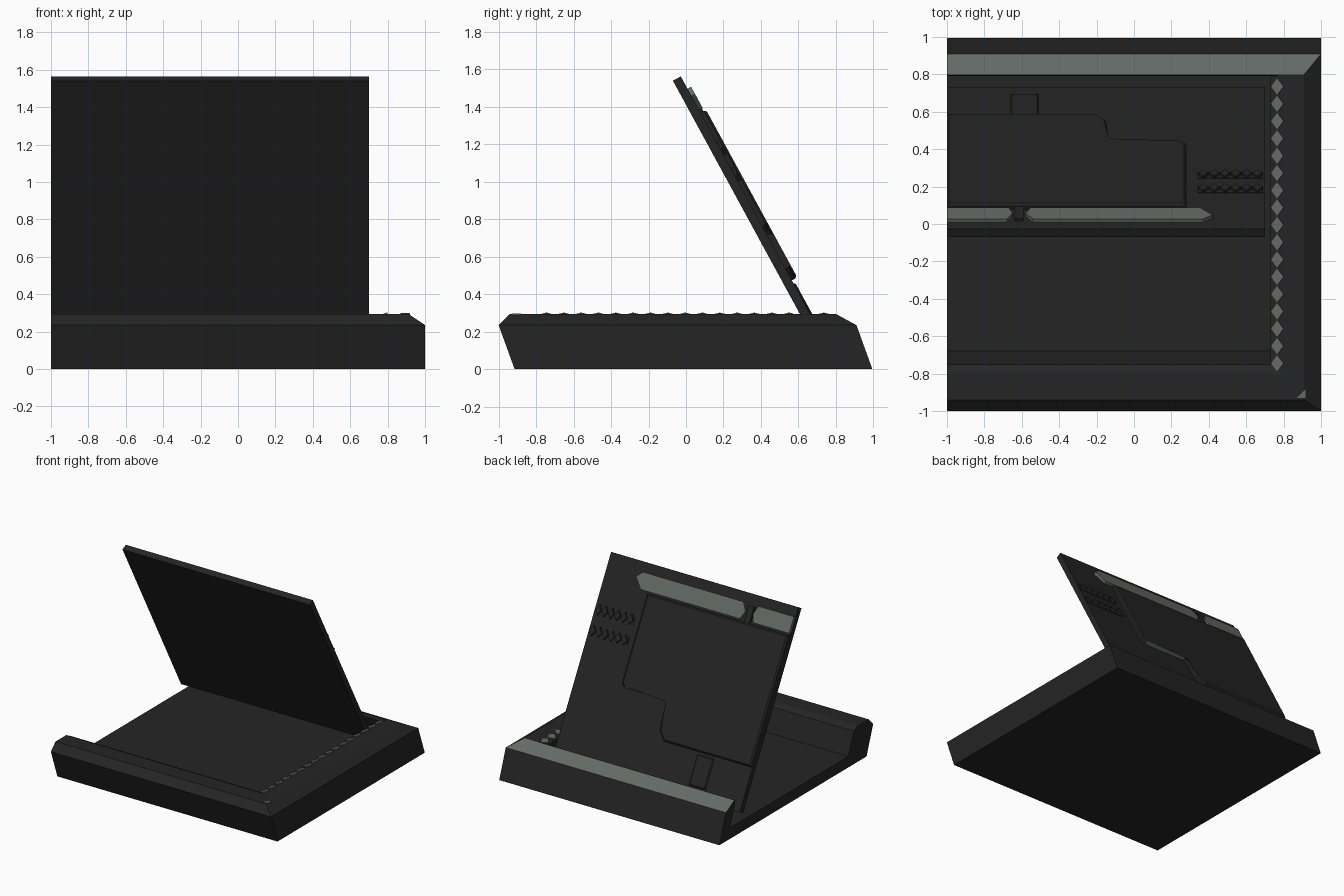
import bpy, bmesh
from mathutils import Matrix, Vector

cube = bpy.data.objects.get("Cube")
if cube:
    bpy.data.objects.remove(cube, do_unlink=True)


def material(name, rgb):
    m = bpy.data.materials.new(name)
    m.use_nodes = True
    m.diffuse_color = (*rgb, 1)
    m.node_tree.nodes["Principled BSDF"].inputs["Base Color"].default_value = (*rgb, 1)
    return m


CHARCOAL = material("charcoal", (0.018, 0.018, 0.018))
GREY = material("light_grey", (0.125, 0.145, 0.132))


def finish(name, bm, matrix=None):
    bmesh.ops.recalc_face_normals(bm, faces=bm.faces)
    if matrix:
        bm.transform(matrix)
    mesh = bpy.data.meshes.new(name)
    bm.to_mesh(mesh)
    bm.free()
    mesh.materials.append(CHARCOAL)
    mesh.materials.append(GREY)
    obj = bpy.data.objects.new(name, mesh)
    bpy.context.collection.objects.link(obj)
    return obj


def prism(bm, outline, low, high, colour=0, bevel=0):
    """Extrude a flat outline along local z, with an optional bevel on its top rim."""
    bottom = [bm.verts.new((x, y, low)) for x, y in outline]
    top = [bm.verts.new((x, y, high)) for x, y in outline]
    n = len(outline)
    faces = [bm.faces.new(bottom[::-1]), bm.faces.new(top)]
    for i in range(n):
        j = (i + 1) % n
        faces.append(bm.faces.new((bottom[i], bottom[j], top[j], top[i])))
    for f in faces:
        f.material_index = colour
    if bevel:
        bmesh.ops.bevel(bm, geom=list(faces[1].edges), offset=bevel, segments=1, affect='EDGES')


def rect(x0, x1, y0, y1):
    return [(x0, y0), (x1, y0), (x1, y1), (x0, y1)]


def diamond(x, y, rx, ry):
    return [(x - rx, y), (x, y - ry), (x + rx, y), (x, y + ry)]


# Tray base: sheared loops (right edge, front, back, height), open on the left
loops = [(1, -0.915, 0.995, 0), (1, -1, 0.91, 0.235), (0.91, -0.94, 0.80, 0.295),
         (0.80, -0.80, 0.795, 0.295), (0.73, -0.75, 0.79, 0.27), (0.73, -0.68, 0.86, 0.09)]
bm = bmesh.new()
rings = [[bm.verts.new(p) for p in ((-1, a, z), (x, a, z), (x, b, z), (-1, b, z))]
         for x, a, b, z in loops]
for k in range(len(rings) - 1):
    for i in range(3):
        f = bm.faces.new((rings[k][i], rings[k][i + 1], rings[k + 1][i + 1], rings[k + 1][i]))
        f.material_index = int(k == 1 and i == 2)  # back bevel is grey
bm.faces.new(rings[0])
bm.faces.new(rings[-1])
bm.faces.new([r[0] for r in rings] + [r[3] for r in reversed(rings)])
finish("tray_base", bm)

# Row of small pointed teeth lying on the right inner chamfer
bm = bmesh.new()
for i in range(17):
    prism(bm, diamond(0, -0.745 + i * 0.0925, 0.035, 0.045), 0, 0.006, 1)
chamfer = Vector((0.07, 0, 0.025)).normalized()
side = Vector((0, 1, 0))
up = chamfer.cross(side)
finish("edge_teeth", bm, Matrix.Translation((0.768, 0, 0.285))
       @ Matrix((chamfer, side, up)).transposed().to_4x4())

# Small grey chip at the front corner
bm = bmesh.new()
prism(bm, [(0.87, -0.93), (0.92, -0.93), (0.92, -0.88)], 0.288, 0.298, 1)
finish("corner_chip", bm)

# Leaning panel frame: local x along width, local y down the slope, local z to the back
down = Vector((0, 0.478, -0.878)).normalized()
across = Vector((1, 0, 0))
LEAN = Matrix.Translation((0, -0.07, 1.54)) @ Matrix(
    (across, down, across.cross(down))).transposed().to_4x4()

bm = bmesh.new()
prism(bm, rect(-1, 0.7, 0, 1.588), 0, 0.048)
finish("leaning_panel", bm, LEAN)

# Raised stepped plate on the back of the panel, its lower edges grey
bm = bmesh.new()
prism(bm, [(-1, 0.22), (0.28, 0.22), (0.28, 0.91), (0.25, 0.94), (-0.13, 0.94),
           (-0.15, 0.97), (-0.15, 1.17), (-0.21, 1.24), (-1, 1.24)], 0.045, 0.081, bevel=0.012)
bm.normal_update()
for f in bm.faces:
    if abs(f.normal.z) < 0.1 and f.normal.y > 0.9:
        f.material_index = 1
finish("raised_plate", bm, LEAN)

# Two light bars along the top of the panel
bm = bmesh.new()
prism(bm, [(-0.54, 0.075), (0.37, 0.075), (0.42, 0.12), (0.35, 0.205),
           (-0.55, 0.205), (-0.58, 0.14)], 0.045, 0.07, 1)
prism(bm, [(-1, 0.075), (-0.68, 0.075), (-0.65, 0.14), (-0.67, 0.205), (-1, 0.205)],
      0.045, 0.07, 1)
finish("top_light_bars", bm, LEAN)

# Dark clip between the bars
bm = bmesh.new()
prism(bm, rect(-0.64, -0.59, 0.09, 0.22), 0.045, 0.065)
finish("bar_clip", bm, LEAN)

# Two ribbed vents beside the plate
bm = bmesh.new()
for row in (0.44, 0.60):
    prism(bm, rect(0.34, 0.69, row - 0.035, row + 0.035), 0.045, 0.052)
    for i in range(6):
        prism(bm, diamond(0.37 + i * 0.058, row, 0.027, 0.04), 0.045, 0.066)
finish("side_vents", bm, LEAN)

# Latch low on the panel
bm = bmesh.new()
prism(bm, rect(-0.66, -0.51, 1.26, 1.50), 0.045, 0.058, bevel=0.008)
finish("lower_latch", bm, LEAN)
